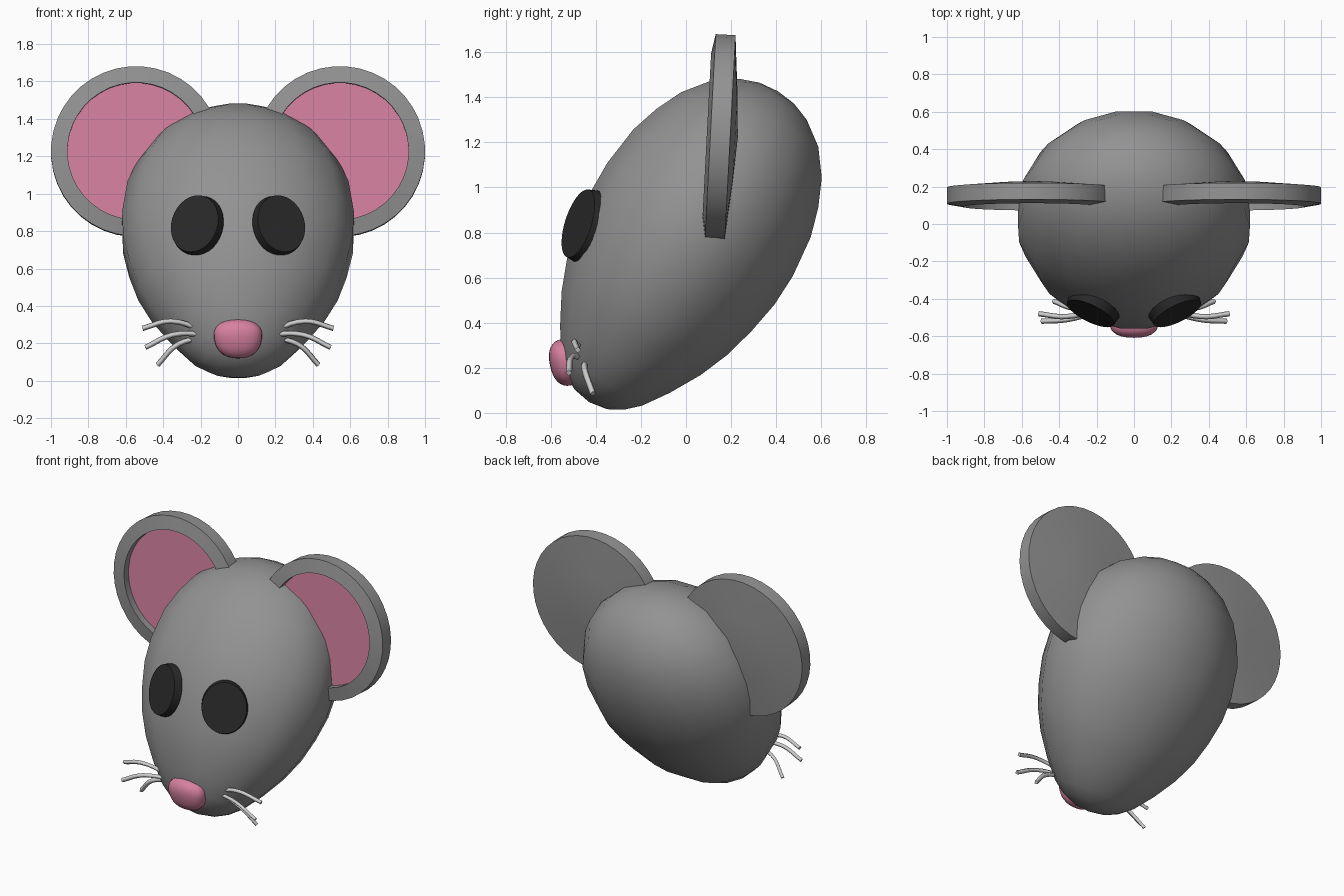
import bpy, bmesh
from math import sin, cos, pi, radians, copysign
from mathutils import Vector

cube = bpy.data.objects.get("Cube")
if cube:
    bpy.data.objects.remove(cube, do_unlink=True)


def material(name, color):
    m = bpy.data.materials.new(name)
    m.use_nodes = True
    m.diffuse_color = (*color, 1)
    m.node_tree.nodes["Principled BSDF"].inputs["Base Color"].default_value = (*color, 1)
    return m


GREY = material("grey fur", (0.29, 0.29, 0.29))
PINK = material("pink skin", (0.68, 0.22, 0.35))
BLACK = material("black eye", (0.022, 0.022, 0.022))
WHITE = material("pale whisker", (0.62, 0.62, 0.62))


def finish(bm, name, mats, angle=40):
    """Turn a bmesh into a smooth-shaded object."""
    bmesh.ops.recalc_face_normals(bm, faces=bm.faces)
    mesh = bpy.data.meshes.new(name)
    bm.to_mesh(mesh)
    bm.free()
    for m in mats:
        mesh.materials.append(m)
    ob = bpy.data.objects.new(name, mesh)
    bpy.context.collection.objects.link(ob)
    bpy.ops.object.select_all(action='DESELECT')
    ob.select_set(True)
    bpy.context.view_layer.objects.active = ob
    bpy.ops.object.shade_smooth_by_angle(angle=radians(angle))
    return ob


def lathe(profile, sides):
    """Revolve (radius, height) points about z; ends at radius 0 become poles."""
    bm = bmesh.new()
    rings = []
    for r, h in profile:
        if r == 0:
            rings.append([bm.verts.new((0, 0, h))] * sides)
        else:
            angles = [2 * pi * (i + 0.5) / sides for i in range(sides)]
            rings.append([bm.verts.new((r * cos(a), r * sin(a), h)) for a in angles])
    for lo, hi in zip(rings, rings[1:]):
        for i in range(sides):
            j = (i + 1) % sides
            bm.faces.new(list(dict.fromkeys((lo[i], lo[j], hi[j], hi[i]))))
    return bm


# Head: egg leaning back, wider than deep
egg = [(0, -.197), (.085, -.182), (.15, -.145), (.21, -.087), (.285, .025),
       (.36, .162), (.415, .3), (.452, .446), (.478, .6), (.482, .75),
       (.46, .94), (.42, 1.07), (.365, 1.19), (.28, 1.3), (.175, 1.375),
       (.09, 1.407), (0, 1.417)]
head = finish(lathe(egg, 16), "head", [GREY], 80)
head.location = (0, -.328, .216)
head.rotation_euler.x = radians(-31.3)
head.scale = (1.31, 1.02, 1)

# Nose: squarish rounded blob, broader at the top
bm = bmesh.new()
bmesh.ops.create_uvsphere(bm, u_segments=24, v_segments=16, radius=1)
for v in bm.verts:
    v.co = Vector([copysign(abs(c) ** 0.85, c) for c in v.co])
    v.co.x *= 1 + 0.1 * v.co.z
nose = finish(bm, "nose", [PINK], 80)
nose.scale = (.128, .075, .105)
nose.location = (0, -.53, .225)
nose.rotation_euler.x = radians(12)

# Ear cross-section: domed back, thick rim, recessed front
ear_profile = [(0, -.078), (.2, -.066), (.455, -.044), (.455, .044),
               (.367, .06), (.367, .012), (0, .012)]
whisker_paths = [
    [(.17, -.45, .262), (.36, -.495, .318), (.51, -.48, .28)],
    [(.17, -.46, .248), (.35, -.51, .245), (.495, -.52, .178)],
    [(.17, -.44, .232), (.32, -.45, .195), (.43, -.413, .085)],
]

for side, word in ((1, "left"), (-1, "right")):
    # Ear with pink inner disc
    bm = lathe(ear_profile, 40)
    for f in bm.faces:
        if all(v.co.z > 0.01 and v.co.z < 0.02 for v in f.verts):
            f.material_index = 1
    ear = finish(bm, word + "_ear", [GREY, PINK])
    ear.location = (side * .545, .152, 1.225)
    ear.rotation_euler.x = radians(87)

    # Eye: flat oval disc lying on the head
    bm = bmesh.new()
    bmesh.ops.create_cone(bm, cap_ends=True, segments=32, radius1=1, radius2=.94, depth=1)
    eye = finish(bm, word + "_eye", [BLACK], 30)
    eye.scale = (.148, .168, .05)
    eye.location = (side * .222, -.457, .833)
    eye.rotation_euler = Vector((side * .42, -.86, .29)).to_track_quat('Z', 'Y').to_euler()

    # Whiskers: thin four-sided bent rods
    for n, path in enumerate(whisker_paths, 1):
        curve = bpy.data.curves.new(word + "_whisker", 'CURVE')
        curve.dimensions = '3D'
        curve.bevel_depth = .014
        curve.bevel_resolution = 0
        curve.resolution_u = 5
        curve.use_fill_caps = True
        spline = curve.splines.new('BEZIER')
        spline.bezier_points.add(len(path) - 1)
        for point, (x, y, z) in zip(spline.bezier_points, path):
            point.co = (side * x, y, z)
            point.handle_left_type = point.handle_right_type = 'AUTO'
        curve.materials.append(WHITE)
        ob = bpy.data.objects.new(f"{word}_whisker_{n}", curve)
        bpy.context.collection.objects.link(ob)
